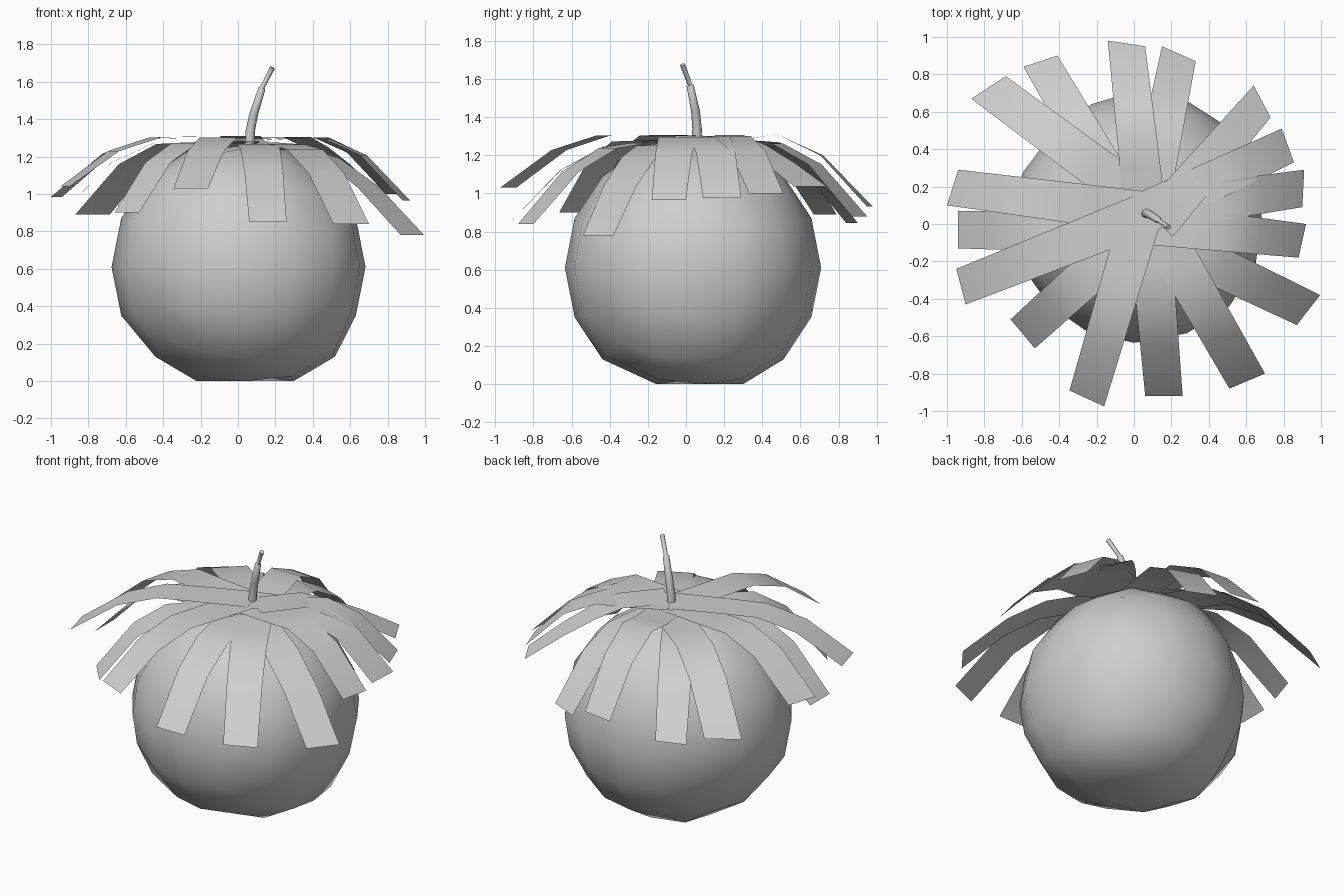
import bpy, bmesh, math
from mathutils import Vector

if "Cube" in bpy.data.objects:
    bpy.data.objects.remove(bpy.data.objects["Cube"])

grey = bpy.data.materials.new("plain_grey")
grey.diffuse_color = (0.62, 0.62, 0.62, 1)
grey.use_nodes = True
grey.node_tree.nodes["Principled BSDF"].inputs["Base Color"].default_value = grey.diffuse_color


def finish(name, bm, smooth):
    mesh = bpy.data.meshes.new(name)
    bm.to_mesh(mesh)
    bm.free()
    mesh.materials.append(grey)
    ob = bpy.data.objects.new(name, mesh)
    bpy.context.collection.objects.link(ob)
    bpy.context.view_layer.objects.active = ob
    ob.select_set(True)
    bpy.ops.object.shade_smooth_by_angle(angle=math.radians(smooth))
    ob.select_set(False)
    return ob


# Round body: rounded cube with four faces per side, bottom flattened and dented
R, CENTRE = 0.679, Vector((0.003, 0.037, 0.61))
bm = bmesh.new()
bmesh.ops.create_cube(bm, size=2)
bmesh.ops.subdivide_edges(bm, edges=bm.edges[:], cuts=3, use_grid_fill=True)
for v in bm.verts:
    d = Vector([math.tan(c * math.pi / 4) for c in v.co]).normalized()
    v.co = CENTRE + d * R
    v.co.y = CENTRE.y + d.y * R * 0.99
    diagonal = 2 * abs(d.x * d.y)         # uneven growth between the main axes
    v.co.x += 0.028 * diagonal
    if d.x < 0 < d.y:
        v.co += Vector((0.015, -0.025, 0)) * diagonal
    if d.z < -0.65:                       # lower part leans slightly to one side
        v.co.x += 0.035
    if d.z < -0.85:
        v.co.y = CENTRE.y + d.y * R * 0.88 + 0.035
        v.co.z = max(v.co.z, 0)
    if d.z < -0.99:
        v.co.z = 0.03
    if d.z > 0.99:
        v.co.z = 1.255
finish("body", bm, 60)

# Drooping leaves: tip corner, other tip corner, tip height, root x, root y
LEAVES = [
    (-0.14, 0.98, 0.06, 0.95, 0.93, 0.06, 0.06),
    (0.15, 0.95, 0.33, 0.87, 0.88, 0.07, 0.08),
    (0.64, 0.74, 0.73, 0.57, 1.035, 0.17, 0.06),
    (0.79, 0.51, 0.855, 0.33, 1.00, 0.10, 0.08),
    (0.91, 0.29, 0.90, 0.09, 0.975, 0.08, 0.07),
    (0.92, 0.0, 0.88, -0.18, 0.965, 0.08, 0.0),
    (0.995, -0.38, 0.87, -0.54, 0.78, 0.08, -0.05),
    (0.70, -0.80, 0.51, -0.88, 0.84, 0.13, -0.01),
    (0.26, -0.92, 0.06, -0.92, 0.85, 0.08, 0.02),
    (-0.16, -0.975, -0.345, -0.89, 1.03, 0.03, 0.02),
    (-0.53, -0.665, -0.66, -0.51, 0.90, 0.0, -0.05),
    (-0.90, -0.43, -0.95, -0.24, 1.04, 0.0, 0.03),
    (-0.94, -0.13, -0.94, 0.07, 0.90, 0.0, -0.05),
    (-1.0, 0.10, -0.94, 0.29, 0.985, 0.0, 0.07),
    (-0.87, 0.67, -0.685, 0.79, 0.89, 0.03, 0.13),
    (-0.59, 0.84, -0.41, 0.90, 0.845, -0.05, 0.10),
]
for i, (ax, ay, bx, by, tz, rx, ry) in enumerate(LEAVES):
    a, b, root = Vector((ax, ay, 0)), Vector((bx, by, 0)), Vector((rx, ry, 0))
    tip = (a + b) / 2
    along = (tip - root).normalized()
    inner = root - along * 0.07           # root end passes the stem
    root_side = Vector((along.y, -along.x, 0)) * 0.112
    tip_side = (b - a) / 2
    if tip_side.dot(root_side) < 0:
        tip_side = -tip_side
    k = tz - 0.78
    stations = [(0.28, 1.25 + 0.2 * k + 0.002 * (i % 3)),
                (0.48, 1.19 + 0.9 * k - 1.8 * k * k),
                (0.72, 1.04 + 1.35 * k - 2.4 * k * k), (1, tz)]
    if i == 0:                            # one leaf arches higher
        stations[:3] = [(0.28, 1.285), (0.46, 1.31), (0.72, 1.20)]
    if i == 2:                            # one leaf slopes more gently
        stations[1:3] = [(0.48, 1.25), (0.72, 1.16)]
    path = [(inner, 1.258 + 0.15 * k + 0.003 * (i % 4), 0)]
    path += [(root.lerp(tip, t), z, t) for t, z in stations]
    bm = bmesh.new()
    rows = []
    for p, z, t in path:
        p = p + Vector((0, 0, z))
        s = root_side.lerp(tip_side, t)
        rows.append((bm.verts.new(p - s), bm.verts.new(p + s)))
    for p, q in zip(rows, rows[1:]):
        bm.faces.new((p[0], p[1], q[1], q[0]))
    finish("leaf_%02d" % (i + 1), bm, 45)

# Bent stem with a thinner end: x, y, z, radius
STEM = [(0.062, 0.055, 1.24, 0.026), (0.066, 0.058, 1.34, 0.025),
        (0.085, 0.05, 1.43, 0.023), (0.128, 0.022, 1.565, 0.019),
        (0.13, 0.021, 1.57, 0.012), (0.184, -0.018, 1.675, 0.014)]
bm = bmesh.new()
pts = [Vector(s[:3]) for s in STEM]
rings = []
for i, p in enumerate(pts):
    d = (pts[min(i + 1, len(pts) - 1)] - pts[max(i - 1, 0)]).normalized()
    u = d.cross(Vector((0, 1, 0))).normalized()
    w = d.cross(u)
    rings.append([bm.verts.new(p + (u * math.cos(t) + w * math.sin(t)) * STEM[i][3])
                  for t in (j * math.tau / 8 for j in range(8))])
for p, q in zip(rings, rings[1:]):
    for j in range(8):
        n = (j + 1) % 8
        bm.faces.new((p[j], p[n], q[n], q[j]))
bm.faces.new(rings[0])
bm.faces.new(rings[-1])
bmesh.ops.recalc_face_normals(bm, faces=bm.faces[:])
finish("stem", bm, 60)
